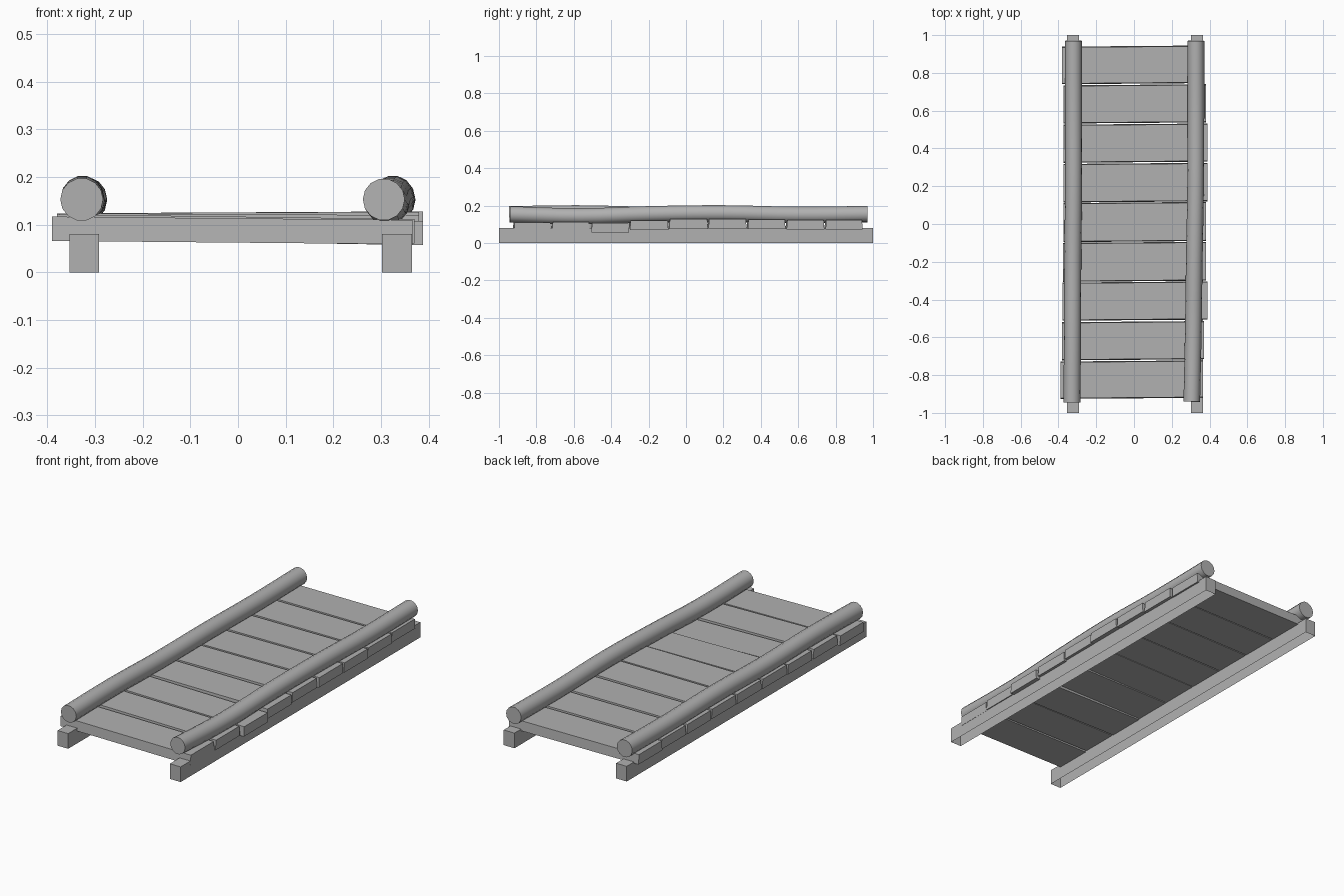
import bpy, bmesh

if "Cube" in bpy.data.objects:
    bpy.data.objects.remove(bpy.data.objects["Cube"])

# Dark grey shared by all parts
grey = bpy.data.materials.new("dark_grey")
grey.diffuse_color = (0.44, 0.44, 0.44, 1)
grey.use_nodes = True
grey.node_tree.nodes["Principled BSDF"].inputs["Base Color"].default_value = grey.diffuse_color


def box(name, x, y, z, slope_y=0.0, slope_z=0.0, flare=0.0, open_bottom=False):
    """Box from (min, max) ranges; slopes shift the right end, flare widens the base."""
    bm = bmesh.new()
    bmesh.ops.create_cube(bm, size=1)
    for v in bm.verts:
        a, b, c = (int(k > 0) for k in v.co)
        widen = 0 if c else flare * (1 if b else -1)
        v.co = (x[a], y[b] + slope_y * a + widen, z[c] + slope_z * a)
    bmesh.ops.recalc_face_normals(bm, faces=bm.faces)
    if open_bottom:
        bottom = [f for f in bm.faces if f.normal.z < -0.9]
        bmesh.ops.delete(bm, geom=bottom, context='FACES_ONLY')
    mesh = bpy.data.meshes.new(name)
    bm.to_mesh(mesh)
    bm.free()
    mesh.materials.append(grey)
    ob = bpy.data.objects.new(name, mesh)
    bpy.context.collection.objects.link(ob)


def log(name, path, radius):
    """Slightly crooked round log following (x, y, z) points."""
    curve = bpy.data.curves.new(name, 'CURVE')
    curve.dimensions = '3D'
    curve.bevel_depth = radius
    curve.bevel_resolution = 5
    curve.use_fill_caps = True
    curve.resolution_u = 4
    spline = curve.splines.new('BEZIER')
    spline.bezier_points.add(len(path) - 1)
    for p, co in zip(spline.bezier_points, path):
        p.co = co
        p.handle_left_type = p.handle_right_type = 'AUTO'
    curve.materials.append(grey)
    ob = bpy.data.objects.new(name, curve)
    bpy.context.collection.objects.link(ob)
    bpy.ops.object.select_all(action='DESELECT')
    ob.select_set(True)
    bpy.context.view_layer.objects.active = ob
    bpy.ops.object.convert(target='MESH')
    bpy.ops.object.shade_smooth_by_angle()


# Ground beams, open underneath
box("left_beam", (-0.354, -0.292), (-1, 1), (0, 0.08), open_bottom=True)
box("right_beam", (0.302, 0.365), (-1, 1), (0, 0.08), open_bottom=True)

# Deck planks: left x, right x, front y, back y, top z at left, top z at right
planks = [
    (-0.390, 0.366, -0.922, -0.732, 0.117, 0.110),
    (-0.380, 0.370, -0.718, -0.524, 0.122, 0.112),
    (-0.378, 0.388, -0.508, -0.314, 0.121, 0.108),
    (-0.376, 0.380, -0.302, -0.104, 0.124, 0.120),
    (-0.374, 0.380, -0.092, 0.107, 0.124, 0.127),
    (-0.372, 0.388, 0.118, 0.314, 0.124, 0.128),
    (-0.374, 0.388, 0.328, 0.522, 0.124, 0.126),
    (-0.372, 0.382, 0.536, 0.730, 0.124, 0.124),
    (-0.380, 0.374, 0.744, 0.935, 0.124, 0.122),
]
for i, (x0, x1, y0, y1, zl, zr) in enumerate(planks):
    box(f"deck_plank_{i + 1}", (x0, x1), (y0, y1), (zl - 0.051, zl),
        0.006, zr - zl, 0.004)

# Side logs
log("left_log", [(-0.328, -0.945, 0.153), (-0.326, -0.58, 0.158),
                 (-0.324, -0.2, 0.151), (-0.320, 0.2, 0.155),
                 (-0.320, 0.6, 0.150), (-0.320, 0.97, 0.154)], 0.045)
log("right_log", [(0.306, -0.94, 0.153), (0.314, -0.56, 0.143),
                  (0.319, -0.2, 0.154), (0.326, 0.2, 0.159),
                  (0.328, 0.6, 0.151), (0.328, 0.97, 0.155)], 0.044)
